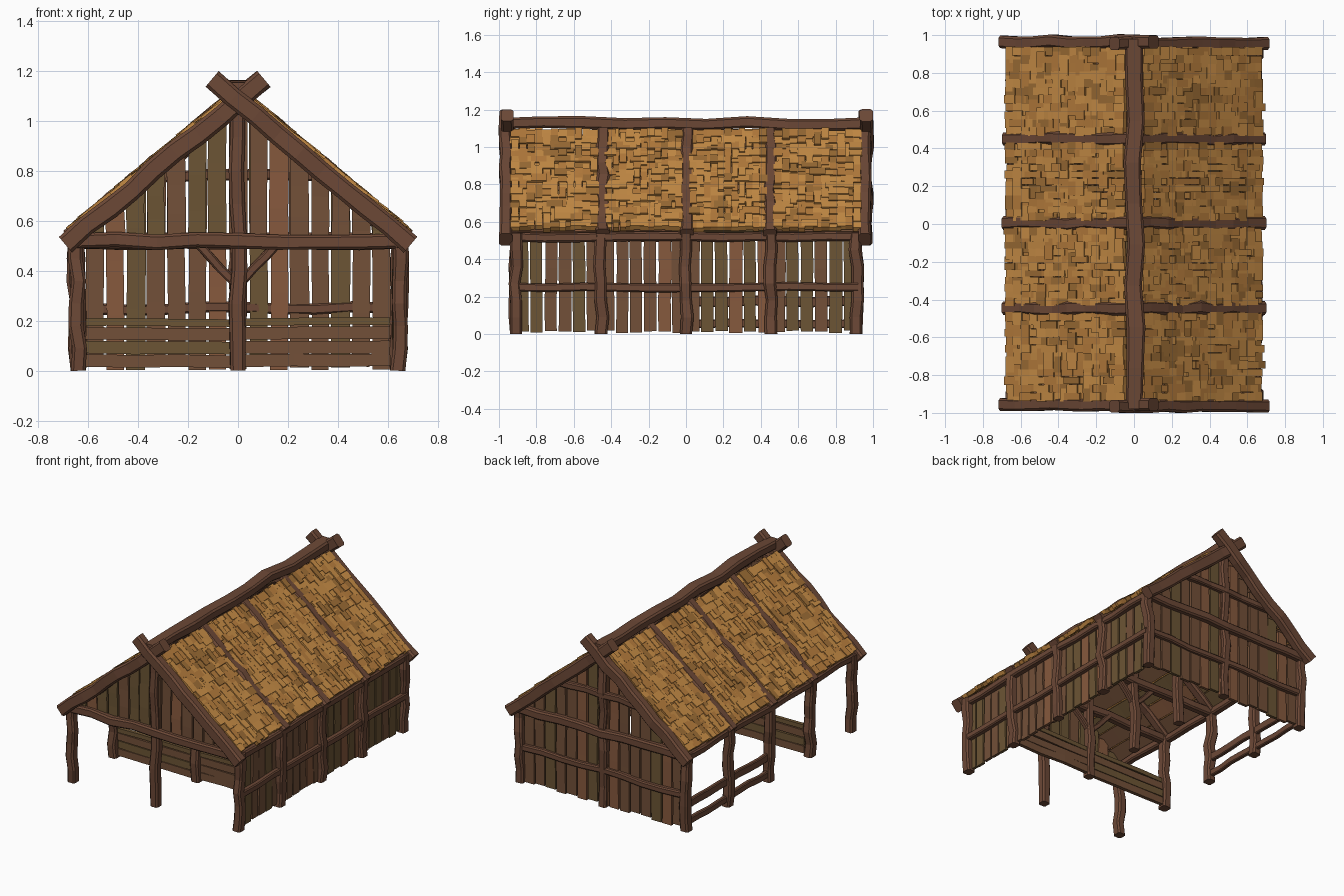
import bpy, bmesh, random
from mathutils import Vector as V

if "Cube" in bpy.data.objects:
    bpy.data.objects.remove(bpy.data.objects["Cube"])

random.seed(7)
R = random.uniform
Z, Y = V((0, 0, 1)), V((0, 1, 0))
COLS = [("timber", (.15, .065, .037)), ("plank_red", (.24, .10, .047)), ("plank_brown", (.17, .08, .04)),
        ("plank_olive", (.15, .09, .035)), ("straw_light", (.56, .26, .06)), ("straw_mid", (.46, .20, .045)),
        ("straw_dark", (.33, .15, .035))]
MATS = []
for n, c in COLS:
    m = bpy.data.materials.new(n)
    m.diffuse_color = (*c, 1)
    m.use_nodes = True
    m.node_tree.nodes["Principled BSDF"].inputs["Base Color"].default_value = m.diffuse_color
    MATS.append(m)
parts = {}


def beam(name, a, b, w, h, mat=0, up=Z, segs=6, wob=.007, ch=.18):
    """Wobbly bar from a to b; w is across, h is along 'up'; ch chamfers the corners."""
    if name not in parts:
        parts[name] = bmesh.new()
    bm = parts[name]
    a, b = V(a), V(b)
    t = (b - a).normalized()
    side = t.cross(up).normalized()
    nor = side.cross(t)
    if ch:
        c, d = .5 - ch * min(1, h / w), .5 - ch * min(1, w / h)
        prof = [(.5, -d), (.5, d), (c, .5), (-c, .5), (-.5, d), (-.5, -d), (-c, -.5), (c, -.5)]
    else:
        prof = [(.5, -.5), (.5, .5), (-.5, .5), (-.5, -.5)]
    rings = []
    for i in range(segs + 1):
        k = 0 if i in (0, segs) else 1
        p = a.lerp(b, i / segs) + (side * R(-wob, wob) + nor * R(-wob, wob)) * k
        s = 1 + R(-6, 6) * wob
        rings.append([bm.verts.new(p + side * (x * w * s) + nor * (y * h * s)) for x, y in prof])
    n = len(prof)
    faces = [bm.faces.new(rings[0][::-1]), bm.faces.new(rings[-1])]
    for r, q in zip(rings, rings[1:]):
        faces += [bm.faces.new((r[j], r[(j + 1) % n], q[(j + 1) % n], q[j])) for j in range(n)]
    for f in faces:
        f.material_index = mat


def plank(name, a, b, w, th, up):
    beam(name, a, b, w, th, random.choice((1, 2, 2, 3, 3)), up, 3, .003, 0)


# Roof slope: point on the top line at distance x from the ridge, shifted along the normal
def slope(s, x, y, off=0):
    return V((s * x, y, 1.135 - .836 * x)) + V((s * .641, 0, .767)) * off


FRAMES = (-.9, -.45, 0, .45, .9)
BAYS = list(zip(FRAMES, FRAMES[1:]))

# Posts along both sides and down the middle
for y in FRAMES:
    yy = y * 1.01
    for s, name in ((1, "right_posts"), (-1, "left_posts")):
        beam(name, (s * .64, yy, 0), (s * .65, yy, .54), .06, .065, up=Y, wob=.01)
    beam("centre_posts", (0, yy, 0), (0, yy, 1.07), .06, .06, up=Y, segs=8, wob=.009)

# Tie beams across each frame
for y in FRAMES:
    beam("tie_beams", (-.65, y * 1.025, .52), (.65, y * 1.025, .52), .055, .06, segs=8)

# Eave beams and ridge beam
for s in (1, -1):
    beam("eave_beams", (s * .65, -.95, .52), (s * .65, .95, .52), .05, .05, segs=10)
beam("ridge_beam", (0, -.98, 1.125), (0, .98, 1.125), .095, .065, segs=9, wob=.012)

# Rafters: crossing pairs at the gables, plainer ones between
for s in (1, -1):
    up = V((s * .641, 0, .767))
    for y in (-.96, .96):
        ys = y - .004 * s
        beam("gable_rafters", slope(s, .717, ys, -.04), slope(s, -.078, ys, -.04), .068, .082, up=up, segs=9, wob=.006)
    for y in (-.445, .005, .45):
        beam("rafters", slope(s, .695, y, -.03), slope(s, .0, y, -.03), .07, .075, up=up, segs=8, wob=.008)

# Gable planks, front above the tie beam and back down to the ground
for y, z0, name in ((-.905, .5, "front_gable_planks"), (.905, .01, "back_wall_planks")):
    for i in range(15):
        x = (i - 7) * .082
        top = 1.135 - .836 * abs(x) - .065
        plank(name, (x, y, z0 + R(-.008, .012)), (x + R(-.004, .004), y, top), R(.068, .078), .02, Y)

# Right wall planks
n = 24
for i in range(n):
    y = -.875 + 1.75 * i / (n - 1)
    plank("right_wall_planks", (.63, y, R(.005, .02)), (.63, y + R(-.005, .005), .52), .02, R(.062, .072), Y)

# Middle rails on the closed walls and collar on the back gable
beam("right_rail", (.652, -.92, .25), (.652, .92, .25), .04, .045, segs=10, wob=.005)
beam("back_rail", (-.62, .92, .25), (.62, .92, .25), .045, .045, segs=8)
beam("back_collar", (-.38, .92, .78), (.38, .92, .78), .04, .045, segs=6)

# Low partition of horizontal boards behind the open front bay
for x0, x1 in ((-.61, -.03), (.03, .61)):
    for z, h in ((.04, .05), (.095, .05), (.15, .05), (.195, .03)):
        plank("partition_boards", (x0, -.45 + R(-.006, .006), z), (x1, -.45, z + R(-.005, .005)), .025, h, Z)

# Low fence on the open left side, back two bays
for y0, y1 in BAYS[2:]:
    for z, h in ((.055, .045), (.175, .055)):
        beam("left_fence_rails", (-.64, y0, z), (-.64, y1, z), .03, h, segs=4, wob=.005)

# Short knee braces from the middle posts to the ties
for y in FRAMES[1:4]:
    for s in (1, -1):
        beam("knee_braces", (s * .02, y, .36), (s * .16, y, .51), .035, .035, segs=3, wob=.004)

# Roof panels: boards underneath, overlapping straw tiles on top
for s in (1, -1):
    up = V((s * .641, 0, .767))
    for y0, y1 in BAYS:
        a = -.935 if y0 == -.9 else y0 + .02
        b = .935 if y1 == .9 else y1 - .02
        for i in range(7):
            x = .095 + i * .089
            plank("roof_boards", slope(s, x, a, -.04), slope(s, x, b, -.04), .108, .014, up)
        nu, nv = 15, 11
        du, dv = .62 / nu, (b - a) / nv
        for i in range(nu):
            for j in range(nv):
                x, y = .055 + (i + .5) * du, a + (j + .5) * dv
                lu, lv = random.choice(((1.15, 1.15), (2.0, .9), (1.05, 2.0), (1.3, 1.05)))
                hx, hy = lu * du / 2, lv * dv / 2
                xa, xb = max(.045, x - hx), min(.68 + R(-.008, .012), x + hx)
                ya, yb = max(a - .005, y - hy), min(b + .005, y + hy)
                o, ym = R(-.014, -.002), (ya + yb) / 2
                beam("thatch", slope(s, xa, ym, o + R(-.004, .002)), slope(s, xb, ym, o + R(-.002, .005)),
                     yb - ya, .026, random.choice((4, 4, 4, 5, 5, 6)), up, 1, 0, 0)

# Turn the collected geometry into objects
for name, bm in parts.items():
    bmesh.ops.recalc_face_normals(bm, faces=bm.faces)
    me = bpy.data.meshes.new(name)
    for m in MATS:
        me.materials.append(m)
    bm.to_mesh(me)
    bm.free()
    bpy.context.collection.objects.link(bpy.data.objects.new(name, me))
